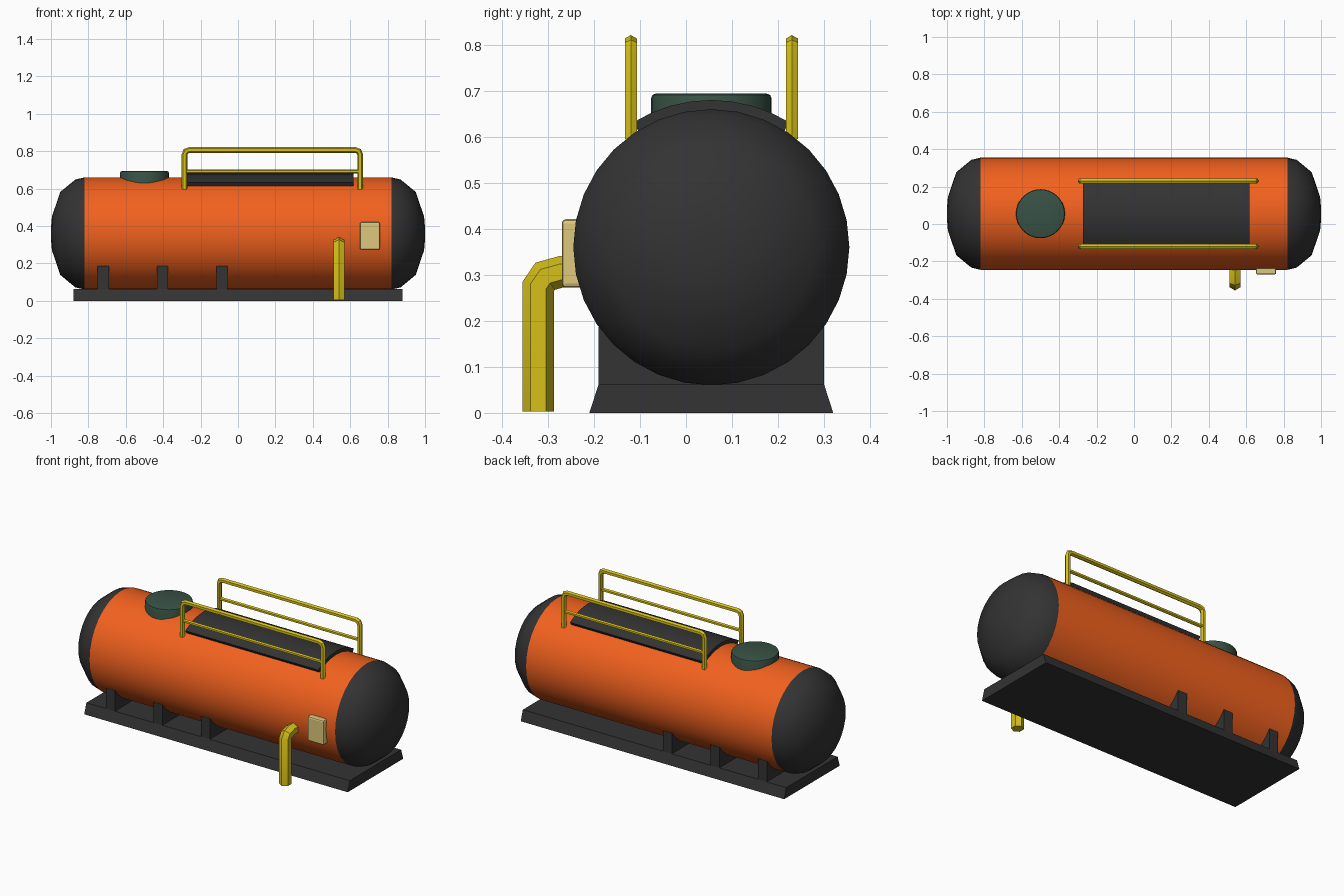
import bpy, bmesh
from math import sin, cos, pi, asin
from mathutils import Vector

if "Cube" in bpy.data.objects:
    bpy.data.objects.remove(bpy.data.objects["Cube"])

CY, CZ, R = 0.055, 0.36, 0.30   # tank axis and radius


def mat(name, r, g, b):
    m = bpy.data.materials.new(name)
    m.diffuse_color = (r, g, b, 1)
    m.use_nodes = True
    m.node_tree.nodes["Principled BSDF"].inputs["Base Color"].default_value = m.diffuse_color
    return m


ORANGE = mat("orange", 0.89, 0.12, 0.013)
DARK = mat("dark", 0.033, 0.033, 0.033)
YELLOW = mat("yellow", 0.68, 0.53, 0.01)
GREEN = mat("green", 0.04, 0.085, 0.06)
CREAM = mat("cream", 0.74, 0.58, 0.2)


def finish(name, bm, material, smooth=None):
    bmesh.ops.recalc_face_normals(bm, faces=bm.faces)
    me = bpy.data.meshes.new(name)
    bm.to_mesh(me)
    bm.free()
    me.materials.append(material)
    ob = bpy.data.objects.new(name, me)
    bpy.context.collection.objects.link(ob)
    if smooth:
        bpy.ops.object.select_all(action='DESELECT')
        ob.select_set(True)
        bpy.context.view_layer.objects.active = ob
        bpy.ops.object.shade_smooth_by_angle(angle=smooth)
    return ob


def loft(name, rings, material, smooth=None, cap=True):
    bm = bmesh.new()
    vs = [[bm.verts.new(p) for p in ring] for ring in rings]
    n = len(rings[0])
    for a, b in zip(vs, vs[1:]):
        for i in range(n):
            j = (i + 1) % n
            bm.faces.new((a[i], a[j], b[j], b[i]))
    if cap:
        bm.faces.new(vs[0])
        bm.faces.new(vs[-1])
    return finish(name, bm, material, smooth)


def ring_x(x, r, n=32):
    return [(x, CY + r * cos(2 * pi * i / n), CZ + r * sin(2 * pi * i / n)) for i in range(n)]


def tube(name, pts, r, binormal, material, n=6):
    pts = [Vector(p) for p in pts]
    b = Vector(binormal)
    rings = []
    for i, p in enumerate(pts):
        t0 = (p - pts[i - 1]).normalized() if i else (pts[1] - p).normalized()
        t1 = (pts[i + 1] - p).normalized() if i < len(pts) - 1 else t0
        t = (t0 + t1).normalized()
        side = b.cross(t) / t.dot(t0)
        rings.append([p + side * r * cos(2 * pi * k / n) + b * r * sin(2 * pi * k / n)
                      for k in range(n)])
    return loft(name, rings, material, 0.6)


def box(name, x0, x1, y0, y1, z0, z1, material):
    rings = [[(x0, y0, z), (x1, y0, z), (x1, y1, z), (x0, y1, z)] for z in (z0, z1)]
    return loft(name, rings, material)


# tank shell and domed ends
loft("tank_shell", [ring_x(-0.82, R), ring_x(0.82, R)], ORANGE, 0.6, cap=False)
for side, s in (("left", -1), ("right", 1)):
    prof = ((0.82, R), (0.87, 0.288), (0.95, 0.222), (0.995, 0.09), (1.0, 0.03))
    loft(side + "_end_cap", [ring_x(s * x, r) for x, r in prof], DARK, 0.9)

# skid base, tapered across its width
loft("skid_base", [[(x, -0.21, 0), (x, 0.32, 0), (x, 0.30, 0.062), (x, -0.19, 0.062)]
                   for x in (-0.88, 0.88)], DARK)

# saddles
for i, x in enumerate((-0.72, -0.403, -0.085)):
    box(f"saddle_{i + 1}", x - 0.03, x + 0.03, -0.19, 0.30, 0.05, 0.187, DARK)

# curved walkway plate on top
half = asin(0.17 / 0.32)
angles = [-half + 2 * half * i / 8 for i in range(9)]
section = [(CY + 0.32 * sin(a), CZ + 0.32 * cos(a)) for a in angles]
section += [(CY + 0.29 * sin(a), CZ + 0.29 * cos(a)) for a in reversed(angles)]
loft("walkway", [[(x, y, z) for y, z in section] for x in (-0.272, 0.617)], DARK, 0.5)

# hatch lid
hatch = [[(-0.5 + r * cos(2 * pi * i / 32), CY + r * sin(2 * pi * i / 32), z) for i in range(32)]
         for z, r in ((0.56, 0.131), (0.683, 0.131), (0.691, 0.128), (0.694, 0.12))]
loft("hatch", hatch, GREEN, 0.6)

# guard rails on both sides of the walkway
xa, xb, top, c = -0.286, 0.653, 0.806, 0.025
for side, y in (("front", CY - 0.175), ("back", CY + 0.175)):
    path = [(xa, 0.595), (xa, top - c), (xa + 0.007, top - 0.007), (xa + c, top),
            (xb - c, top), (xb - 0.007, top - 0.007), (xb, top - c), (xb, 0.595)]
    tube(side + "_rail", [(x, y, z) for x, z in path], 0.015, (0, 1, 0), YELLOW)
    tube(side + "_mid_rail", [(xa, y, 0.692), (xb, y, 0.692)], 0.011, (0, 1, 0), YELLOW)

# drain pipe
pipe = [(-0.321, 0.003), (-0.321, 0.275), (-0.306, 0.297), (-0.27, 0.307), (-0.2, 0.307)]
tube("drain_pipe", [(0.54, y, z) for y, z in pipe], 0.034, (1, 0, 0), YELLOW)

# control box
panel = box("control_box", 0.652, 0.76, -0.27, -0.225, 0.272, 0.421, CREAM)
bev = panel.modifiers.new("bevel", 'BEVEL')
bev.width, bev.segments = 0.009, 2
